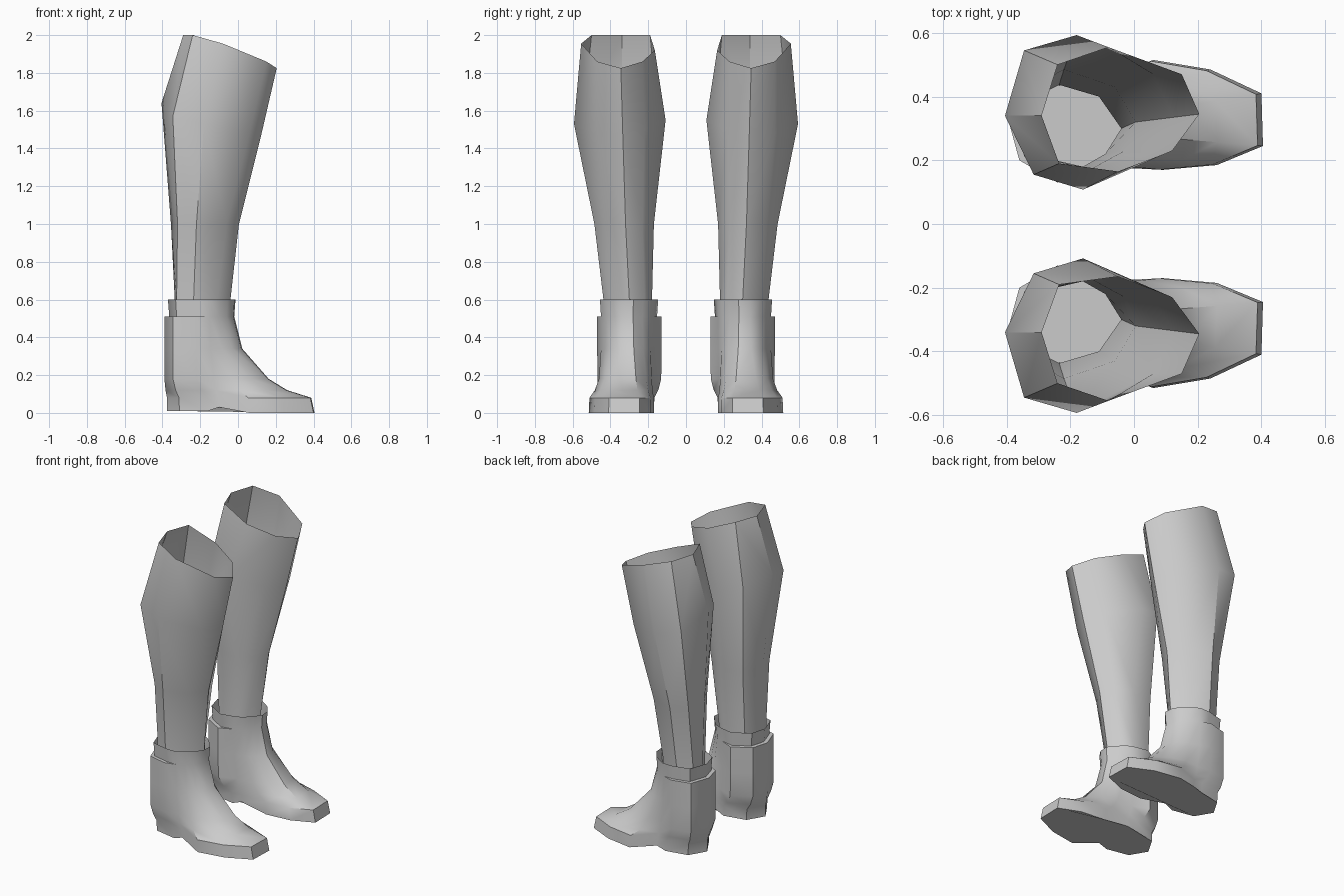
import bpy
import bmesh
import math
from mathutils import Vector

if "Cube" in bpy.data.objects:
    bpy.data.objects.remove(bpy.data.objects["Cube"], do_unlink=True)

# single plain leather colour
leather = bpy.data.materials.new("grey_leather")
leather.use_nodes = True
GREY = (0.6, 0.6, 0.6, 1.0)
leather.diffuse_color = GREY
leather.node_tree.nodes["Principled BSDF"].inputs["Base Color"].default_value = GREY


def loft(name, rings, side, closed_bottom=False):
    """Skin a stack of equal-length rings; side -1 mirrors the part across y."""
    bm = bmesh.new()
    rows = [[bm.verts.new((p[0], p[1] * side, p[2])) for p in ring] for ring in rings]
    for low, high in zip(rows, rows[1:]):
        for i in range(len(low)):
            j = (i + 1) % len(low)
            bm.faces.new((low[i], low[j], high[j], high[i]))
    if closed_bottom:
        bm.faces.new(list(reversed(rows[0])))
    bmesh.ops.remove_doubles(bm, verts=bm.verts, dist=0.0005)
    if side < 0:
        bmesh.ops.reverse_faces(bm, faces=bm.faces)
    mesh = bpy.data.meshes.new(name)
    bm.to_mesh(mesh)
    bm.free()
    mesh.materials.append(leather)
    obj = bpy.data.objects.new(name, mesh)
    bpy.context.collection.objects.link(obj)
    bpy.ops.object.select_all(action="DESELECT")
    obj.select_set(True)
    bpy.context.view_layer.objects.active = obj
    bpy.ops.object.shade_smooth_by_angle(angle=math.radians(42))
    return obj


# shaft rings, clockwise from the back of the calf: ankle, shin, calf, rim
ankle = [(-.335, .30), (-.325, .39), (-.235, .437), (-.11, .40),
         (-.04, .30), (-.09, .22), (-.16, .18), (-.29, .21)]
shin = [(-.355, .31), (-.32, .43), (-.22, .485), (-.06, .43),
        (.005, .32), (-.03, .23), (-.14, .17), (-.29, .19)]
calf = [(-.405, .34, 1.64), (-.345, .545, 1.57), (-.18, .593, 1.53), (.06, .47, 1.48),
        (.125, .335, 1.48), (.05, .22, 1.5), (-.16, .108, 1.55), (-.315, .155, 1.6)]
rim = [(-.29, .34, 2), (-.24, .50, 2), (-.08, .555, 1.955), (.15, .47, 1.86),
       (.205, .345, 1.825), (.12, .23, 1.86), (-.05, .165, 1.92), (-.235, .19, 2)]


def at_height(outline, z):
    return [(x, y, z) for x, y in outline]


shaft_rings = [at_height(ankle, 0.42), at_height(ankle, 0.6),
               at_height(shin, 1.0), calf, rim]
shaft_rings = [list(reversed(ring)) for ring in shaft_rings]

# foot outlines, from the inner toe corner around the outside and heel
sole = [(.405, .245), (.40, .41), (.24, .485), (.06, .515), (-.10, .45),
        (-.16, .45), (-.31, .42), (-.375, .31), (-.31, .2), (-.16, .17),
        (-.10, .18), (.09, .17), (.26, .185)]
throat = [(-.02, .28), (-.025, .34), (-.06, .39), (-.10, .42), (-.15, .45),
          (-.22, .47), (-.345, .44), (-.39, .31), (-.36, .2), (-.24, .13),
          (-.15, .17), (-.10, .19), (-.06, .23)]
ARCH = (4, 10)
HEEL = range(5, 10)


def foot_ring(z, blend):
    """Blend from sole to throat; the heel counter reaches full size early."""
    ring = []
    for i, (a, b) in enumerate(zip(sole, throat)):
        k = min(1, blend * 1.7) if i in HEEL else blend
        x, y = Vector(a).lerp(Vector(b), k)
        ring.append((x, y, z))
    return ring


# sole ring with a raised arch in front of the heel
sole_ring = [(x, y, 0.03 if i in ARCH else 0.01 if i in HEEL else 0)
             for i, (x, y) in enumerate(sole)]

# collar: the heel side steps inwards above the counter
CENTRE = Vector((-.19, .31))
collar = [tuple(CENTRE.lerp(Vector(p), 0.87)) if i in HEEL else p
          for i, p in enumerate(throat)]
flare = [tuple(CENTRE.lerp(Vector(p), 1.04)) for p in collar]

foot_rings = [sole_ring]
foot_rings += [foot_ring(z, k) for z, k in
               ((.08, .04), (.12, .34), (.18, .57), (.34, .9), (.51, 1))]
foot_rings += [at_height(collar, 0.51), at_height(flare, 0.6)]

# the pair of boots, mirrored across y
for label, side in (("front", -1), ("rear", 1)):
    loft(label + "_boot_shaft", shaft_rings, side)
    loft(label + "_boot_foot", foot_rings, side, closed_bottom=True)
